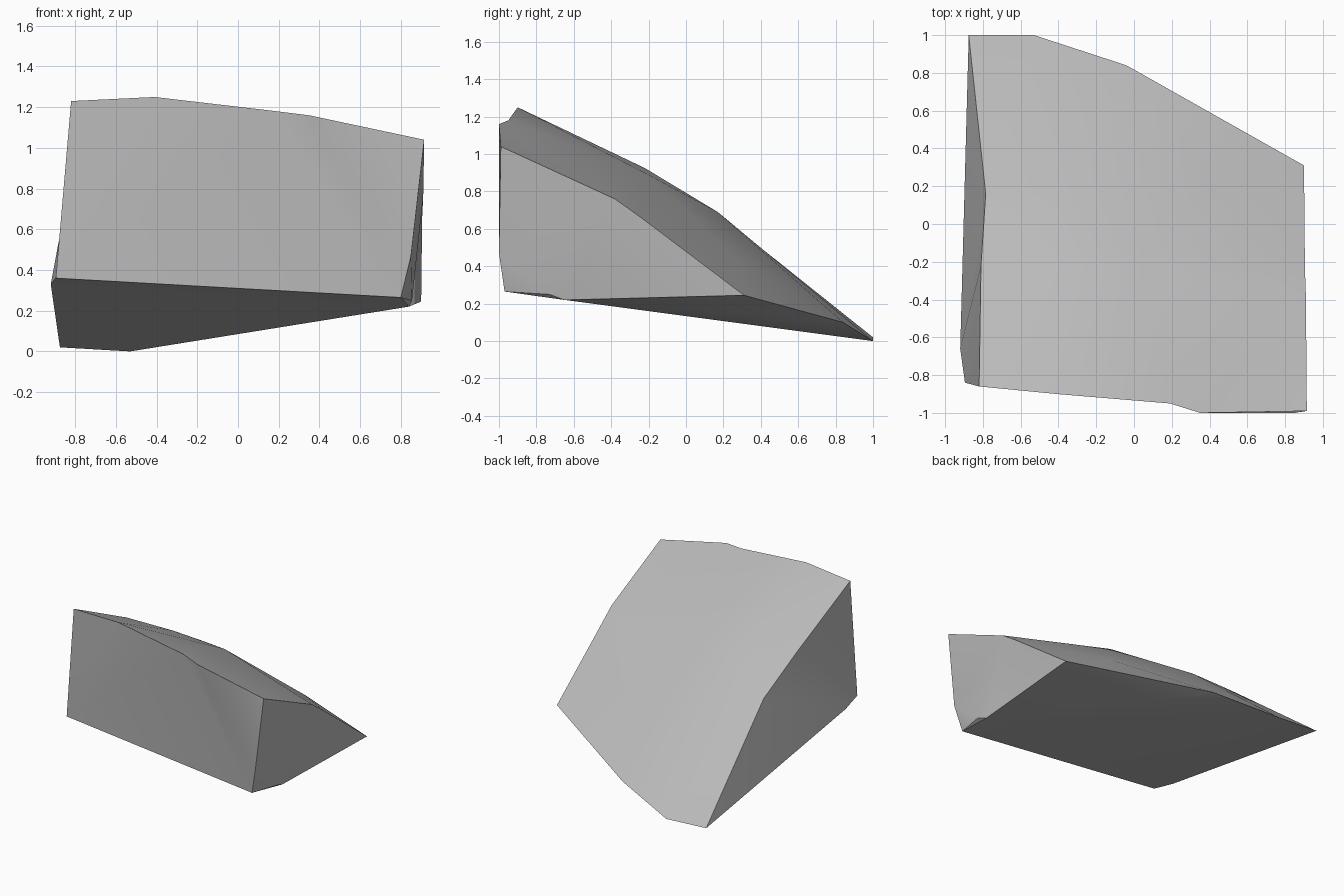
import bpy
import bmesh
import math
from mathutils import Vector

cube = bpy.data.objects.get("Cube")
if cube:
    bpy.data.objects.remove(cube, do_unlink=True)


def make_material(name, colour):
    mat = bpy.data.materials.new(name)
    mat.use_nodes = True
    mat.diffuse_color = colour
    mat.node_tree.nodes["Principled BSDF"].inputs["Base Color"].default_value = colour
    return mat


# Domed top: four ribs running from the front ridge down to the back edge
ribs = [
    [(-.82, -.86, 1.23), (-.81, -.22, .92), (-.785, .16, .69), (-.875, 1, .02)],
    [(-.41, -.9, 1.25), (-.41, -.22, .925), (-.41, .17, .69), (-.53, 1, 0)],
    [(.35, -1, 1.16), (.04, -.22, .9), (.4, .25, .46), (-.04, .84, .1)],
    [(.915, -.99, 1.04), (.91, -.38, .76), (.905, -.24, .66), (.9, .31, .245)],
]
# Corners of the front and underside
corners = {
    "ridge_nick": (.19, -.95, 1.18),
    "left_front": (-.895, -.84, .36),
    "left_under": (-.92, -.66, .33),
    "right_front_high": (.85, -1, .47),
    "right_front": (.8, -.97, .265),
    "right_notch": (.855, -.73, .25),
    "right_under": (.84, -.65, .22),
}

bm = bmesh.new()
grid = [[bm.verts.new(Vector(p)) for p in rib] for rib in ribs]
corner = {name: bm.verts.new(Vector(p)) for name, p in corners.items()}
left, mid_left, mid_right, right = grid
nick = corner["ridge_nick"]
front_left, under_left = corner["left_front"], corner["left_under"]
high, front_right = corner["right_front_high"], corner["right_front"]
notch, under_right = corner["right_notch"], corner["right_under"]

# Top surface, with the small nick let into the front ridge
for a, b in zip(grid, grid[1:]):
    for i in range(len(a) - 1):
        loop = [a[i], b[i], b[i + 1], a[i + 1]]
        if a is mid_left and i == 0:
            loop.insert(1, nick)
        bm.faces.new(loop)

# Front break
bm.faces.new([front_left, front_right, high, right[0], mid_right[0],
              nick, mid_left[0], left[0]])
# Left break
bm.faces.new([left[0], left[1], under_left, front_left])
bm.faces.new([left[1], left[2], left[3], under_left])
# Right break
bm.faces.new([right[0], high, front_right, notch, under_right,
              right[3], right[2], right[1]])
# Underside
bm.faces.new([front_left, under_left, under_right, notch, front_right])
bm.faces.new([under_left, left[3], mid_left[3], under_right])
bm.faces.new([under_right, mid_left[3], mid_right[3], right[3]])

bmesh.ops.recalc_face_normals(bm, faces=bm.faces[:])
bmesh.ops.triangulate(bm, faces=bm.faces[:])
mesh = bpy.data.meshes.new("rock_fragment")
bm.to_mesh(mesh)
bm.free()

rock = bpy.data.objects.new("rock_fragment", mesh)
bpy.context.collection.objects.link(rock)
mesh.materials.append(make_material("stone_grey", (.5, .5, .5, 1)))

# Soft shading over the top, crisp broken edges
bpy.ops.object.select_all(action="DESELECT")
rock.select_set(True)
bpy.context.view_layer.objects.active = rock
bpy.ops.object.shade_smooth_by_angle(angle=math.radians(30))
